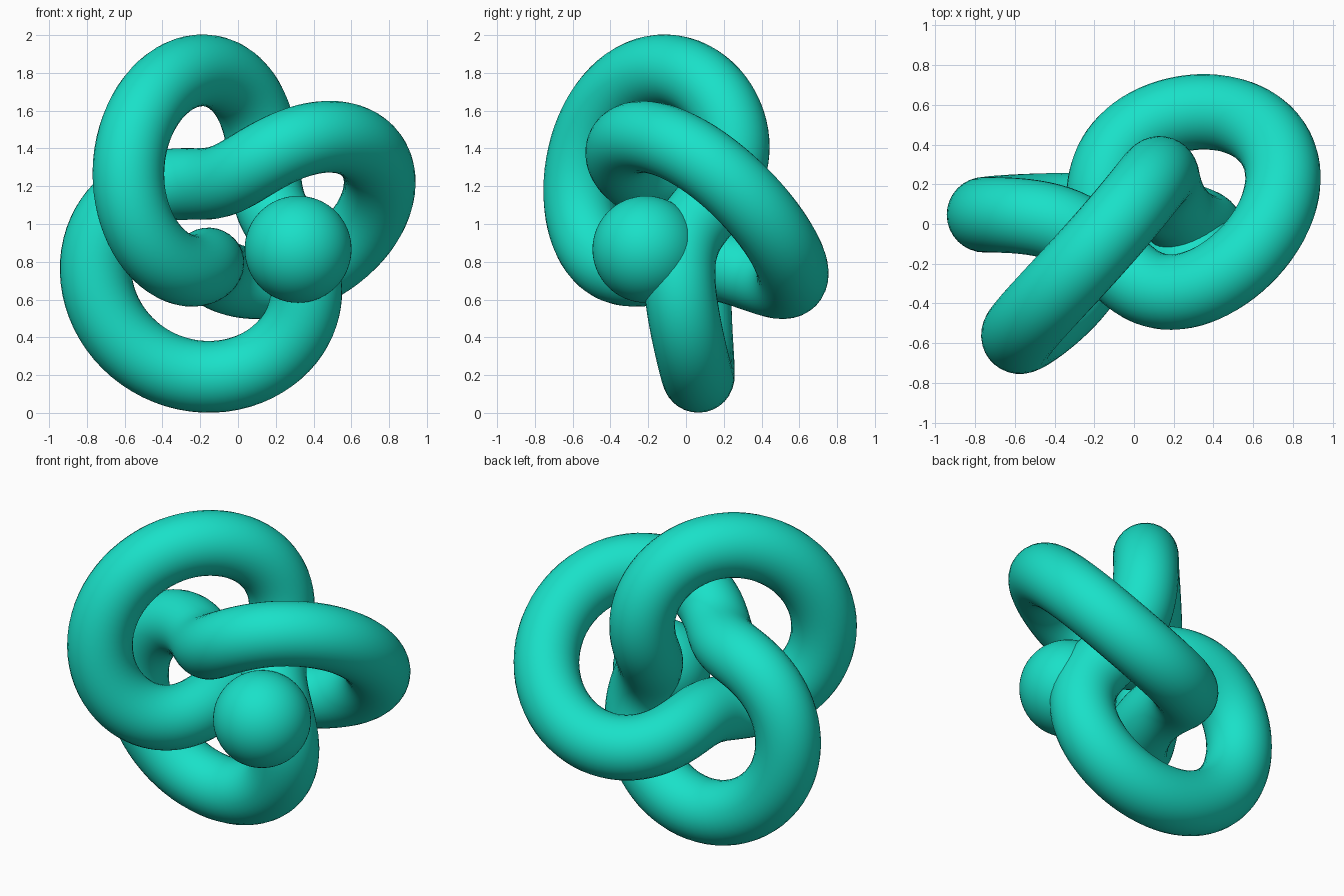
import bpy
import math
from mathutils import Vector

if "Cube" in bpy.data.objects:
    bpy.data.objects.remove(bpy.data.objects["Cube"])

teal = bpy.data.materials.new("teal")
teal.diffuse_color = (0.01, 0.75, 0.58, 1)
teal.use_nodes = True
teal.node_tree.nodes["Principled BSDF"].inputs["Base Color"].default_value = teal.diffuse_color

# Tilted frame of the knot: centre, knot axis and two in-plane directions
CENTRE = Vector((-0.045, -0.008, 1.02))
AXIS = Vector((-0.40, 0.872, 0.282)).normalized()
E1 = Vector((0.917, 0.373, 0.145))
E1 = (E1 - AXIS * E1.dot(AXIS)).normalized()
E2 = AXIS.cross(E1)
MAJOR, MINOR, TUBE = 0.558, 0.30, 0.19


def knot_point(a):
    """Trefoil path winding around a torus; a runs over two full turns."""
    r = MAJOR + MINOR * math.cos(1.5 * a)
    h = MINOR * math.sin(1.5 * a)
    return CENTRE + E1 * (r * math.cos(a)) + E2 * (r * math.sin(a)) + AXIS * h


# Knotted tube: closed path with a round bevel
N = 240
curve = bpy.data.curves.new("knot_tube", 'CURVE')
curve.dimensions = '3D'
curve.bevel_depth = TUBE
curve.bevel_resolution = 14
spline = curve.splines.new('POLY')
spline.points.add(N - 1)
for i, p in enumerate(spline.points):
    p.co = (*knot_point(4 * math.pi * i / N), 1)
spline.use_cyclic_u = True
spline.use_smooth = True
knot = bpy.data.objects.new("knot_tube", curve)
bpy.context.collection.objects.link(knot)
bpy.context.view_layer.objects.active = knot
knot.select_set(True)
bpy.ops.object.convert(target='MESH')
knot = bpy.context.object
knot.data.materials.clear()
knot.data.materials.append(teal)
bpy.ops.object.shade_smooth()

# Ball resting against the front strand
bpy.ops.mesh.primitive_uv_sphere_add(segments=64, ring_count=32, radius=0.283,
                                     location=(0.318, -0.212, 0.866))
ball = bpy.context.object
ball.name = "ball"
ball.data.materials.append(teal)
bpy.ops.object.shade_smooth()
